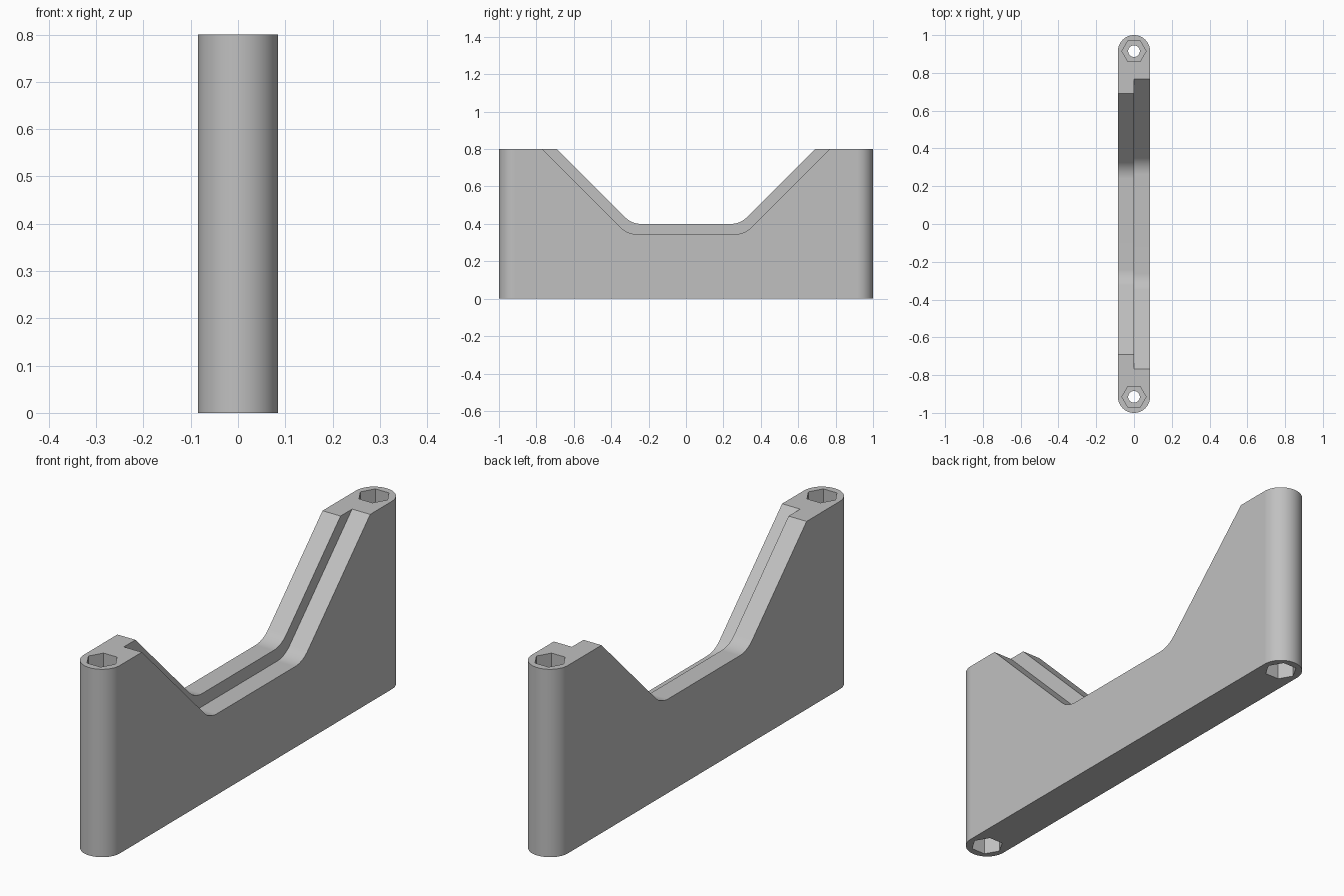
import bpy, bmesh, math
from mathutils import Vector

if "Cube" in bpy.data.objects:
    bpy.data.objects.remove(bpy.data.objects["Cube"], do_unlink=True)

LENGTH, HALF_W, HEIGHT = 2.0, 0.085, 0.8
END_Y = LENGTH / 2 - HALF_W          # centre of each rounded end

grey = bpy.data.materials.new("light_grey")
grey.use_nodes = True
colour = (0.53, 0.53, 0.53, 1)
grey.diffuse_color = colour
grey.node_tree.nodes["Principled BSDF"].inputs["Base Color"].default_value = colour


def prism(name, points, axis, start, end):
    """Extrude a 2D outline along x (points are y,z) or z (points are x,y)."""
    bm = bmesh.new()
    place = (lambda a, b: (start, a, b)) if axis == "x" else (lambda a, b: (a, b, start))
    face = bm.faces.new([bm.verts.new(place(*p)) for p in points])
    out = bmesh.ops.extrude_face_region(bm, geom=[face])
    shift = Vector((1, 0, 0) if axis == "x" else (0, 0, 1)) * (end - start)
    bmesh.ops.translate(bm, vec=shift,
                        verts=[v for v in out["geom"] if isinstance(v, bmesh.types.BMVert)])
    bmesh.ops.recalc_face_normals(bm, faces=bm.faces)
    mesh = bpy.data.meshes.new(name)
    bm.to_mesh(mesh)
    bm.free()
    mesh.materials.append(grey)
    obj = bpy.data.objects.new(name, mesh)
    bpy.context.collection.objects.link(obj)
    return obj


def arc(cx, cy, r, a0, a1, n):
    return [(cx + r * math.cos(math.radians(a0 + (a1 - a0) * i / n)),
             cy + r * math.sin(math.radians(a0 + (a1 - a0) * i / n))) for i in range(n + 1)]


def circle(cx, cy, r, n):
    return arc(cx, cy, r, 0, 360, n)[:-1]


def notch(floor, corner, r=0.12):
    """Trapezoid valley with 45 degree sides and rounded floor corners."""
    cy = corner - r * math.tan(math.radians(22.5))
    right = arc(cy, floor + r, r, -90, -45, 10)
    top = 1.0
    right.append((corner + top - floor, top))
    return right + [(-y, z) for y, z in reversed(right)]


def cut(target, cutter):
    cutter.hide_render = True
    mod = target.modifiers.new("cut", "BOOLEAN")
    mod.operation, mod.solver, mod.object = "DIFFERENCE", "EXACT", cutter
    bpy.context.view_layer.objects.active = target
    bpy.ops.object.modifier_apply(modifier=mod.name)
    bpy.data.objects.remove(cutter, do_unlink=True)


# Upright bracket body with rounded ends
outline = arc(0, END_Y, HALF_W, 0, 180, 24) + arc(0, -END_Y, HALF_W, 180, 360, 24)
body = prism("bracket_body", outline, "z", 0, HEIGHT)

# Valley across the full width, then a lower step on the left half
cut(body, prism("valley_cutter", notch(0.4, 0.29), "x", -0.2, 0.2))
cut(body, prism("step_cutter", notch(0.345, 0.313), "x", 0, 0.2))

# Bolt holes with hexagonal pockets at both faces
for side in (-1, 1):
    y = side * END_Y
    cut(body, prism("bolt_cutter", circle(0, y, 0.031, 32), "z", -0.1, 0.9))
    cut(body, prism("top_hex_cutter", circle(0, y, 0.064, 6), "z", HEIGHT - 0.13, 0.9))
    cut(body, prism("bottom_hex_cutter", circle(0, y, 0.064, 6), "z", -0.1, 0.13))

# Smooth the curved surfaces, keep the edges crisp
bpy.ops.object.select_all(action="DESELECT")
body.select_set(True)
bpy.context.view_layer.objects.active = body
bpy.ops.object.shade_smooth_by_angle(angle=math.radians(30))
body.modifiers.new("weighted_normals", "WEIGHTED_NORMAL").keep_sharp = True
